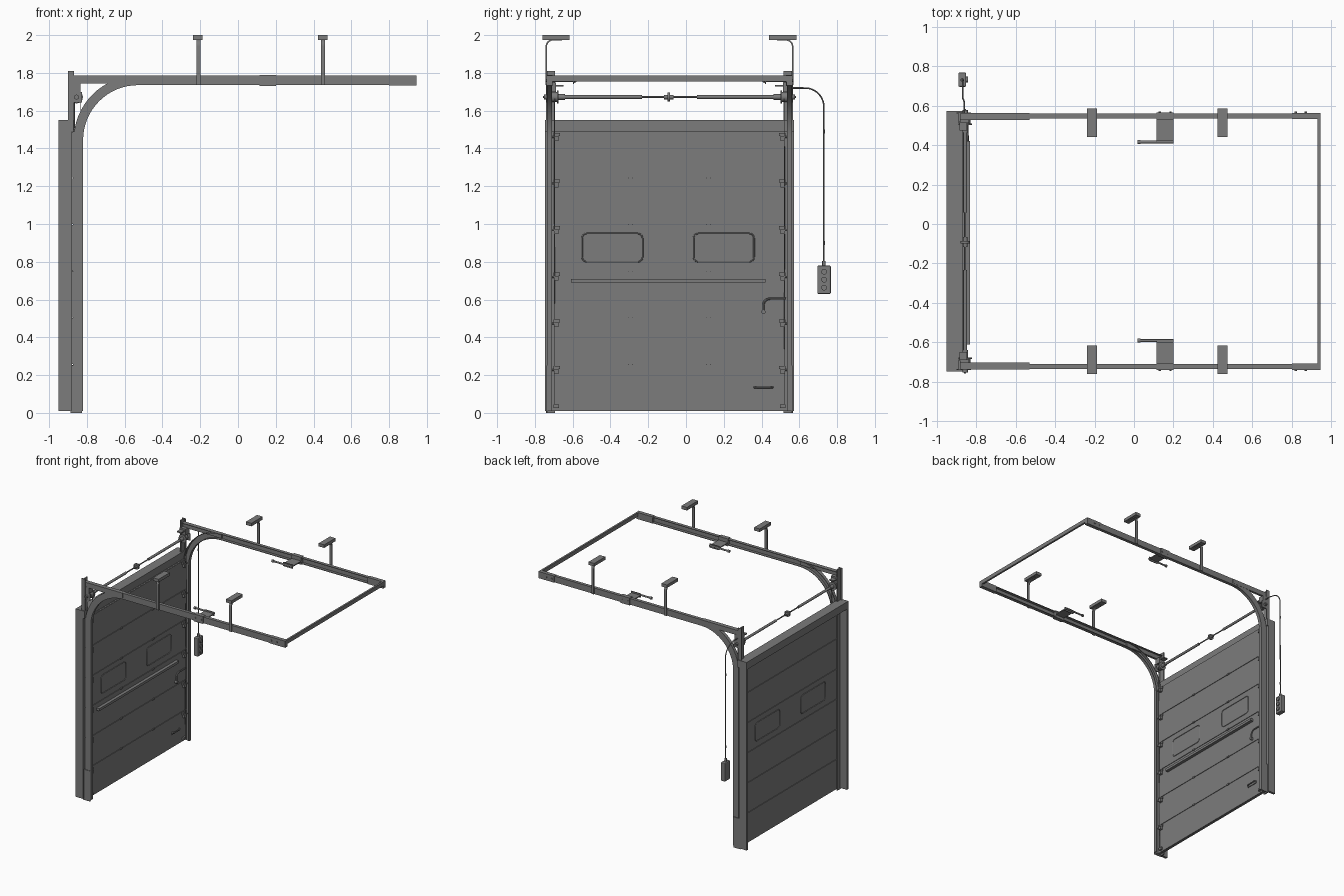
import bpy, bmesh, math
from mathutils import Vector

old = bpy.data.objects.get("Cube")
if old:
    bpy.data.objects.remove(old, do_unlink=True)

grey = bpy.data.materials.new("steel_grey")
grey.use_nodes = True
shade = (0.2, 0.2, 0.2, 1)
grey.diffuse_color = shade
grey.node_tree.nodes["Principled BSDF"].inputs["Base Color"].default_value = shade

MID = -0.0875                      # centre line of the door across y
SIDES = ((1, "left"), (-1, "right"))


def finish(name, bm):
    bmesh.ops.recalc_face_normals(bm, faces=bm.faces)
    me = bpy.data.meshes.new(name)
    bm.to_mesh(me)
    bm.free()
    me.materials.append(grey)
    ob = bpy.data.objects.new(name, me)
    bpy.context.collection.objects.link(ob)
    return ob


def box(name, x, y, z):
    bm = bmesh.new()
    bmesh.ops.create_cube(bm, size=1)
    for v in bm.verts:
        v.co = [(a + b) / 2 + c * abs(b - a) for (a, b), c in zip((x, y, z), v.co)]
    return finish(name, bm)


def mirrored(name, x, d, z):
    # one box on each side, d is the distance range from the centre line
    for s, side in SIDES:
        box(f"{name}_{side}", x, (MID + s * d[0], MID + s * d[1]), z)


def smooth(ob):
    bpy.ops.object.select_all(action='DESELECT')
    ob.select_set(True)
    bpy.context.view_layer.objects.active = ob
    bpy.ops.object.shade_smooth_by_angle()


def rod(name, centre, radius, length, axis='Y', sides=16):
    bm = bmesh.new()
    bmesh.ops.create_cone(bm, cap_ends=True, segments=sides, radius1=radius,
                          radius2=radius, depth=length)
    turn = Vector((0, 0, 1)).rotation_difference(
        Vector((axis == 'X', axis == 'Y', axis == 'Z')))
    for v in bm.verts:
        v.co = turn @ v.co + Vector(centre)
    ob = finish(name, bm)
    smooth(ob)
    return ob


def tube(name, points, radius, closed=False):
    cu = bpy.data.curves.new(name, 'CURVE')
    cu.dimensions = '3D'
    cu.bevel_depth = radius
    cu.bevel_resolution = 2
    cu.use_fill_caps = True
    sp = cu.splines.new('POLY')
    sp.points.add(len(points) - 1)
    for p, co in zip(sp.points, points):
        p.co = (*co, 1)
    sp.use_cyclic_u = closed
    cu.materials.append(grey)
    ob = bpy.data.objects.new(name, cu)
    bpy.context.collection.objects.link(ob)
    bpy.ops.object.select_all(action='DESELECT')
    ob.select_set(True)
    bpy.context.view_layer.objects.active = ob
    bpy.ops.object.convert(target='MESH')
    smooth(bpy.context.view_layer.objects.active)


def arc(cu, cv, r, a0, a1, n=10):
    angles = [math.radians(a0 + (a1 - a0) * i / n) for i in range(n + 1)]
    return [(cu + r * math.cos(a), cv + r * math.sin(a)) for a in angles]


def sweep(name, rings):
    bm = bmesh.new()
    loops = [[bm.verts.new(p) for p in ring] for ring in rings]
    n = len(loops[0])
    for a, b in zip(loops, loops[1:]):
        for i in range(n):
            j = (i + 1) % n
            bm.faces.new((a[i], a[j], b[j], b[i]))
    bm.faces.new(loops[0])
    bm.faces.new(loops[-1])
    ob = finish(name, bm)
    smooth(ob)


# Reveal frame around the opening
mirrored("jamb", (-0.95, -0.88), (0.64, 0.66), (0.01, 1.55))
box("lintel", (-0.95, -0.87), (MID - 0.66, MID + 0.66), (1.49, 1.55))

# Door leaf: six panels over a thin core that shows in the seams
STEP = 0.2467
box("door_core", (-0.873, -0.862), (MID - 0.64, MID + 0.64), (0.01, 1.49))
for i in range(6):
    z = 0.01 + i * STEP
    box(f"door_panel_{i + 1}", (-0.88, -0.855), (MID - 0.64, MID + 0.64),
        (z + 0.002, z + STEP - 0.002))
    top = z + STEP
    mirrored(f"hinge_plate_{i + 1}", (-0.856, -0.845), (0.58, 0.615),
             (top - 0.025, top - 0.008))
    mirrored(f"roller_bracket_{i + 1}", (-0.856, -0.835), (0.588, 0.612),
             (top - 0.05, top - 0.025))
    for s, side in SIDES:
        rod(f"roller_pin_{i + 1}_{side}", (-0.845, MID + s * 0.615, top - 0.03),
            0.005, 0.04, sides=8)
    if i < 5:
        mirrored(f"middle_hinge_{i + 1}", (-0.856, -0.848), (0.195, 0.22),
                 (top - 0.006, top + 0.006))
mirrored("bottom_bracket", (-0.856, -0.84), (0.585, 0.615), (0.025, 0.045))

# Window frames on both faces of the door
for label, y0, y1 in (("right", -0.55, -0.23), ("left", 0.04, 0.36)):
    r, z0, z1 = 0.025, 0.8, 0.95
    outline = (arc(y1 - r, z1 - r, r, 0, 90, 4) + arc(y0 + r, z1 - r, r, 90, 180, 4)
               + arc(y0 + r, z0 + r, r, 180, 270, 4) + arc(y1 - r, z0 + r, r, 270, 360, 4))
    for face, x in (("inner", -0.855), ("outer", -0.88)):
        tube(f"window_frame_{label}_{face}", [(x, y, z) for y, z in outline], 0.004, True)

# Stiffener bar, latch lever and lift handle on the inner face
box("stiffener_bar", (-0.856, -0.83), (-0.61, 0.42), (0.69, 0.71))
tube("latch_lever", [(-0.845, 0.53, 0.605)]
     + [(-0.845, y, z) for y, z in arc(0.445, 0.57, 0.035, 90, 180, 5)]
     + [(-0.845, 0.41, 0.53)], 0.006)
rod("latch_knob", (-0.845, 0.41, 0.535), 0.011, 0.02, 'X')
box("lift_handle_base", (-0.856, -0.849), (0.36, 0.46), (0.12, 0.125))
tube("lift_handle", [(-0.855, 0.36, 0.135), (-0.84, 0.375, 0.135),
                     (-0.84, 0.445, 0.135), (-0.855, 0.46, 0.135)], 0.005)

# Curved C-channel tracks, one on each side
path = [((-0.845, 0.01), (-1, 0))]
path += [(p, (math.cos(math.radians(180 - 90 * i / 16)), math.sin(math.radians(180 - 90 * i / 16))))
         for i, p in enumerate(arc(-0.53, 1.445, 0.315, 180, 90, 16))]
path += [((0.94, 1.76), (0, 1))]
H, OUT, IN, T = 0.025, 0.6475, 0.621, 0.005
section = [(-H, IN), (-H, OUT), (H, OUT), (H, IN),
           (H - T, IN), (H - T, OUT - T), (T - H, OUT - T), (T - H, IN)]
for s, side in SIDES:
    sweep(f"track_{side}", [[(px + nx * n, MID + s * d, pz + nz * n) for n, d in section]
                            for (px, pz), (nx, nz) in path])

# Wall angles, upper braces, splices and end sleeves
mirrored("wall_angle", (-0.888, -0.878), (0.605, 0.653), (0.0, 1.81))
mirrored("wall_angle_web", (-0.9, -0.868), (0.647, 0.653), (1.55, 1.81))
mirrored("track_foot", (-0.88, -0.825), (0.645, 0.652), (0.0, 0.25))
mirrored("upper_brace", (-0.888, -0.53), (0.63, 0.649), (1.745, 1.785))
mirrored("brace_flange", (-0.888, -0.53), (0.615, 0.649), (1.78, 1.785))
mirrored("splice", (0.115, 0.2), (0.618, 0.652), (1.73, 1.79))
mirrored("end_sleeve", (0.8, 0.945), (0.62, 0.651), (1.733, 1.787))
box("rear_crossbar", (0.93, 0.945), (MID - 0.65, MID + 0.65), (1.755, 1.787))
for s, side in SIDES:
    for x in (0.13, 0.185, 0.82, 0.87):
        rod(f"track_bolt_{side}", (x, MID + s * 0.651, 1.76), 0.007, 0.012, sides=6)

# Bumper brackets reaching inward from the splices
mirrored("bumper_plate", (0.115, 0.2), (0.505, 0.62), (1.752, 1.76))
mirrored("bumper_lip", (0.115, 0.2), (0.505, 0.512), (1.74, 1.772))
for s, side in SIDES:
    rod(f"bumper_rod_{side}", (0.11, MID + s * 0.503, 1.758), 0.007, 0.18, 'X')
    rod(f"bumper_tip_{side}", (0.025, MID + s * 0.503, 1.758), 0.011, 0.014, 'X')

# Ceiling hangers with a bent strap and top plate
for s, side in SIDES:
    for k, x in (("front", -0.21), ("rear", 0.45)):
        x0, x1, t = x - 0.011, x + 0.011, 0.004
        mids = [((0.652, 1.735), (1, 0))]
        mids += [(p, (math.cos(math.radians(a)), math.sin(math.radians(a))))
                 for p, a in zip(arc(0.617, 1.94, 0.035, 0, 90, 6), range(0, 91, 15))]
        mids += [((0.57, 1.975), (0, 1))]
        sweep(f"hanger_strap_{k}_{side}",
              [[(xx, MID + s * (d + nd * q), z + nz * q)
                for xx, q in ((x0, -t), (x1, -t), (x1, t), (x0, t))]
               for (d, z), (nd, nz) in mids])
    
for k, x in (("front", -0.212), ("rear", 0.448)):
    mirrored(f"ceiling_plate_{k}", (x - 0.025, x + 0.025), (0.528, 0.673), (1.975, 2.0))

# Torsion shaft with springs, coupling, drums and bearing plates
SX, SZ = -0.855, 1.672
rod("torsion_shaft", (SX, MID, SZ), 0.005, 1.34)
rod("shaft_coupling", (SX, -0.092, SZ), 0.024, 0.012)
rod("coupling_hub", (SX, -0.092, SZ), 0.012, 0.05)
mirrored("bearing_plate", (-0.888, -0.825), (0.643, 0.65), (1.643, 1.7))
mirrored("bearing_bracket", (-0.888, -0.835), (0.6, 0.65), (1.7, 1.75))
mirrored("bracket_arm", (-0.885, -0.845), (0.56, 0.62), (1.728, 1.737))
for s, side in SIDES:
    rod(f"torsion_spring_{side}", (SX, MID + s * 0.365, SZ), 0.01, 0.44)
    rod(f"spring_cone_{side}", (SX, MID + s * 0.572, SZ), 0.015, 0.04)
    rod(f"cable_drum_{side}", (SX, MID + s * 0.61, SZ), 0.026, 0.035)
    rod(f"drum_flange_{side}", (SX, MID + s * 0.592, SZ), 0.034, 0.008)
    rod(f"shaft_collar_{side}", (SX, MID + s * 0.657, SZ), 0.013, 0.014)
    tube(f"lift_cable_{side}", [(-0.832, MID + s * 0.608, 1.67),
                                (-0.845, MID + s * 0.61, 0.03)], 0.002)

# Hanging push-button control with its cable
tube("control_cable", [(-0.86, 0.56, 1.72), (-0.86, 0.62, 1.72)]
     + [(-0.868, y, z) for y, z in arc(0.63, 1.62, 0.1, 85, 0, 10)]
     + [(-0.87, 0.73, 0.77)], 0.004)
for z in (1.49, 0.9):
    rod("cable_clip", (-0.87, 0.73, z), 0.006, 0.02, 'Z', 8)
rod("cable_gland", (-0.87, 0.73, 0.79), 0.009, 0.03, 'Z')
control = box("control_box", (-0.89, -0.85), (0.695, 0.767), (0.63, 0.78))
bev = control.modifiers.new("rounded_edges", 'BEVEL')
bev.width = 0.006
bev.segments = 2
for z in (0.663, 0.705, 0.747):
    rod("control_button", (-0.848, 0.731, z), 0.015, 0.012, 'X')
